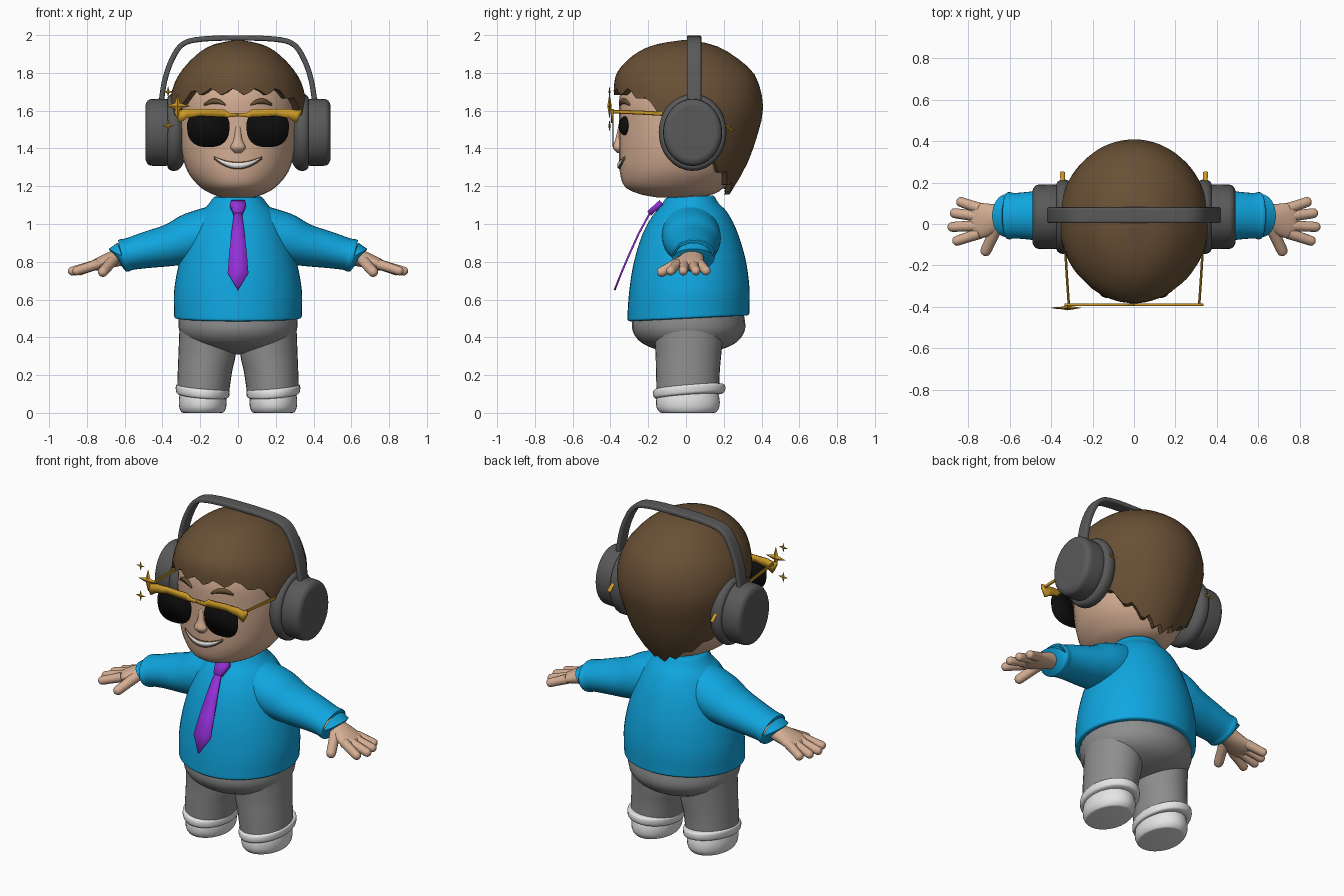
import bpy, bmesh, math
from mathutils import Vector

if "Cube" in bpy.data.objects:
    bpy.data.objects.remove(bpy.data.objects["Cube"])


def material(name, *rgb):
    m = bpy.data.materials.new(name)
    m.use_nodes = True
    m.diffuse_color = (*rgb, 1)
    m.node_tree.nodes["Principled BSDF"].inputs["Base Color"].default_value = (*rgb, 1)
    return m


SKIN = material("skin", .66, .42, .29)
HAIR = material("brown_hair", .14, .08, .036)
SHIRT = material("blue_cloth", .005, .38, .74)
PANTS = material("grey_cloth", .27, .27, .27)
WHITE = material("white", .78, .78, .78)
DARK = material("dark_grey", .1, .1, .1)
GOLD = material("gold", .58, .31, .02)
TIE = material("purple", .3, .03, .7)
BLACK = material("black", .004, .004, .004)


def finish(name, bm, mat, mirror=False, angle=40):
    bmesh.ops.recalc_face_normals(bm, faces=bm.faces)
    me = bpy.data.meshes.new(name)
    bm.to_mesh(me)
    bm.free()
    me.materials.append(mat)
    me.polygons.foreach_set("use_smooth", [True] * len(me.polygons))
    me.set_sharp_from_angle(angle=math.radians(angle))
    ob = bpy.data.objects.new(name, me)
    bpy.context.scene.collection.objects.link(ob)
    if mirror:
        ob.modifiers.new("mirror", 'MIRROR').use_mirror_merge = False
    return ob


def smooth(pts, steps):
    """Catmull-Rom interpolation of tuples of any length."""
    out = []
    for i in range(len(pts) - 1):
        a, b, c, d = pts[max(i - 1, 0)], pts[i], pts[i + 1], pts[min(i + 2, len(pts) - 1)]
        for k in range(steps):
            t = k / steps
            out.append(tuple(q + t / 2 * (r - p + t * (2 * p - 5 * q + 4 * r - s + t * (3 * (q - r) + s - p)))
                             for p, q, r, s in zip(a, b, c, d)))
    return out + [pts[-1]]


def power(v, e):
    return math.copysign(abs(v) ** (2 / e), v)


def bridge(bm, rings, closed=True):
    for r0, r1 in zip(rings, rings[1:]):
        n = len(r0)
        for i in range(n if closed else n - 1):
            j = (i + 1) % n
            bm.faces.new((r0[i], r0[j], r1[j], r1[i]))


def loft(name, stations, mat, mirror=False, axis=None, square=2, steps=5, segs=32):
    """Skin rings given as (x, y, z, first radius, second radius)."""
    st = smooth(stations, steps)
    bm, rings = bmesh.new(), []
    for i, s in enumerate(st):
        p = Vector(s[:3])
        t = Vector(axis) if axis else Vector(st[min(i + 1, len(st) - 1)][:3]) - Vector(st[max(i - 1, 0)][:3])
        t.normalize()
        side = Vector((1, 0, 0)) if abs(t.y) > .85 else Vector((0, 1, 0))
        side = (side - t * side.dot(t)).normalized()
        up = t.cross(side)
        angles = [math.tau * k / segs for k in range(segs)]
        rings.append([bm.verts.new(p + side * s[3] * power(math.cos(a), square) + up * s[4] * power(math.sin(a), square))
                      for a in angles])
    bridge(bm, rings)
    bm.faces.new(rings[0])
    bm.faces.new(rings[-1])
    return finish(name, bm, mat, mirror)


UP = (0, 0, 1)


def column(table, x=0):
    return [(x, cy, z, ry, rx) for z, cy, ry, rx in table]


def lookup(table, v):
    for a, b in zip(table, table[1:]):
        if v <= b[0]:
            t = max(0, (v - a[0]) / (b[0] - a[0]))
            return [p + t * (q - p) for p, q in zip(a, b)][1:]
    return list(table[-1][1:])


def strip(name, rows, mat, thick, mirror=False):
    """Ribbon through pairs of points, given thickness."""
    bm = bmesh.new()
    bridge(bm, [[bm.verts.new(p) for p in row] for row in rows], closed=False)
    ob = finish(name, bm, mat, mirror, 20)
    mod = ob.modifiers.new("thickness", 'SOLIDIFY')
    mod.thickness, mod.offset = thick, 0


# Head and neck
HEAD = [(1.14, -.05, .1, .08), (1.16, -.05, .2, .14), (1.2, -.06, .265, .205), (1.28, -.045, .306, .268),
        (1.4, -.03, .325, .303), (1.55, -.015, .34, .315), (1.7, -.01, .335, .3), (1.85, 0, .25, .22), (1.92, 0, .1, .1)]
loft("head", column(HEAD), SKIN, axis=UP)
loft("neck", column([(1.06, .02, .1, .1), (1.2, .02, .09, .09)]), SKIN, axis=UP)
loft("nose", [(0, -.345, 1.52, .012, .014), (0, -.352, 1.45, .022, .022),
              (0, -.357, 1.405, .03, .04), (0, -.35, 1.375, .012, .016)], SKIN, axis=UP)


def face(x, z, out=.004):
    cy, ry, rx = lookup(HEAD, z)
    return x, cy - ry * math.sqrt(1 - (x / rx) ** 2) - out, z


# Smile, eyebrows and eyes
for name, mat, grow, out in (("lips", HAIR, .006, .002), ("teeth", WHITE, 0, .006)):
    rows = []
    for i in range(17):
        u = i / 8 - 1
        x = u * (.12 + grow)
        rows.append((face(x, 1.322 + .03 * u * u + grow, out), face(x, 1.296 + .054 * u * u - grow, out)))
    strip(name, rows, mat, .008)
rows = []
for i in range(9):
    u = i / 4 - 1
    z = 1.65 - .02 * u * u
    w = .014 * (1 - .7 * u * u)
    rows.append((face(.12 + .055 * u, z + w), face(.12 + .055 * u, z - w)))
strip("eyebrows", rows, HAIR, .02, True)
bm = bmesh.new()
bmesh.ops.create_uvsphere(bm, u_segments=20, v_segments=12, radius=.05)
bmesh.ops.scale(bm, vec=(.8, .7, 1), verts=bm.verts)
bmesh.ops.translate(bm, vec=(.13, -.322, 1.52), verts=bm.verts)
finish("eyes", bm, BLACK, True)

# Hair shell with a jagged lower edge
SHELL = smooth([(1.14, 0, .22, .17), (1.3, -.005, .32, .285), (1.45, 0, .372, .335), (1.6, .015, .393, .362),
                (1.72, .005, .387, .345), (1.81, -.005, .355, .3), (1.9, -.015, .255, .215),
                (1.95, -.01, .15, .13), (1.975, 0, .01, .01)], 6)
EDGE = [(0, 1.7), (40, 1.7), (60, 1.635), (90, 1.47), (120, 1.31), (150, 1.21), (180, 1.165)]
COLS, ROWS = 72, 16
bm, rings = bmesh.new(), []
for r in range(-1, ROWS + 1):
    ring = []
    for c in range(COLS):
        deg = 360 * c / COLS - 180
        low = lookup(EDGE, abs(deg))[0] + .022 * (abs((deg + 4) / 10 % 2 - 1) * 2 - 1)
        z = low + (1.974 - low) * math.sin(max(r, 0) / ROWS * math.pi / 2)
        cy, ry, rx = lookup(SHELL, z)
        k = .88 if r < 0 else 1
        a = math.radians(deg)
        ring.append(bm.verts.new((k * rx * math.sin(a), cy - k * ry * math.cos(a), z)))
    rings.append(ring)
bridge(bm, rings)
bm.faces.new(rings[-1])
finish("hair", bm, HAIR)

# Headphones
loft("ear_pads", [(x, .035, 1.485, r * .88, r) for x, r in
                  ((.28, .14), (.295, .175), (.32, .2), (.35, .203), (.37, .19), (.375, .17))], DARK, True, (1, 0, 0))
loft("ear_cups", [(x, .035, 1.485, r * .88, r) for x, r in
                  ((.36, .165), (.38, .177), (.45, .177), (.475, .17), (.488, .15), (.49, .13))], DARK, True, (1, 0, 0))
half = [(.41, 1.62), (.388, 1.76), (.35, 1.87), (.295, 1.95), (.2, 1.978), (0, 1.985)]
path = half + [(-x, z) for x, z in half[-2::-1]]
loft("headband", [(x, .043, z, .038, .014) for x, z in path], DARK, square=5)

# Sunglasses
bm = bmesh.new()
ring = []
for i in range(40):
    a = math.tau * i / 40
    v = power(math.sin(a), 2.6)
    ring.append(bm.verts.new((.157 + power(math.cos(a), 2.6) * (.112 + .008 * v), -.388, 1.502 + .095 * v)))
bm.faces.new(ring)
lens = finish("lenses", bm, BLACK, True)
lens.modifiers.new("thickness", 'SOLIDIFY').thickness = .005
brow = [(0, 1.587, 1.57), (.045, 1.587, 1.565), (.07, 1.606, 1.565), (.2, 1.61, 1.572),
        (.27, 1.61, 1.56), (.31, 1.602, 1.535), (.335, 1.606, 1.585)]
strip("glasses_frame", [((x, -.39, t), (x, -.39, b)) for x, t, b in brow], GOLD, .014, True)
loft("glasses_arms", [(.315, -.385, 1.595, .006, .01), (.33, -.15, 1.585, .006, .011),
                      (.34, .13, 1.56, .006, .011), (.346, .25, 1.49, .006, .012)], GOLD, True, segs=8)

# Sparkles
for name, x, z, size in (("large_sparkle", -.32, 1.625, .068), ("upper_sparkle", -.37, 1.7, .03),
                         ("lower_sparkle", -.37, 1.52, .034)):
    bm, rim = bmesh.new(), []
    for i in range(8):
        r, a = size * (.3 if i % 2 else 1), math.tau * i / 8
        rim.append(bm.verts.new((x + r * math.cos(a), -.405, z + r * math.sin(a))))
    for s in (-1, 1):
        tip = bm.verts.new((x, -.405 + s * size * .17, z))
        for i in range(8):
            bm.faces.new((rim[i], rim[(i + 1) % 8], tip))
    finish(name, bm, GOLD, angle=10)

# Shirt and sleeves
loft("shirt", column([(1.145, .02, .115, .115), (1.14, .02, .13, .13), (1.1, .02, .155, .16), (1.05, .02, .2, .205),
                      (.95, .018, .252, .26), (.8, .018, .297, .31), (.65, .017, .319, .338),
                      (.53, .013, .323, .338), (.505, .013, .32, .335), (.5, .013, .305, .32)]),
     SHIRT, axis=(0, -.05, 1), segs=48)
loft("sleeves", [(.08, .02, .98, .15, .13), (.24, .03, .925, .155, .135), (.35, .035, .89, .14, .113),
                 (.47, .04, .865, .12, .098), (.57, .04, .842, .11, .086), (.6, .04, .834, .114, .088),
                 (.615, .04, .83, .108, .083), (.612, .04, .831, .08, .06)], SHIRT, True)

# Tie
knot = [(1.115, -.13, .036), (1.1, -.148, .042), (1.055, -.195, .022)]
blade = [(1.06, -.19, .02), (.95, -.25, .035), (.84, -.3, .047), (.74, -.343, .055), (.65, -.378, .001)]
for name, rows, thick in (("tie_knot", knot, .03), ("tie_blade", blade, .01)):
    strip(name, [((-w, y, z), (w, y, z)) for z, y, w in rows], TIE, thick)

# Hands
loft("palms", [(.55, .04, .838, .055, .045), (.64, .035, .82, .06, .045), (.72, .02, .795, .082, .036),
               (.77, .015, .778, .085, .026), (.79, .015, .772, .06, .012)], SKIN, True)


def finger(name, base, tip, r):
    a, b = Vector(base), Vector(tip)
    loft(name, [(*a.lerp(b, t), r * k, r * k) for t, k in
                ((0, 1.1), (.5, 1), (.85, .95), (.95, .7), (1, .2))], SKIN, True, steps=3, segs=14)


for name, y0, x1, y1 in (("little_fingers", .075, .855, .113), ("ring_fingers", .036, .888, .055),
                         ("middle_fingers", -.008, .9, -.015), ("index_fingers", -.045, .875, -.088)):
    finger(name, (.745, y0, .787), (x1, y1, .745), .025)
finger("thumbs", (.66, -.01, .81), (.725, -.15, .735), .028)

# Trousers
loft("hips", column([(.54, .013, .29, .31), (.45, .014, .3, .314), (.39, .014, .27, .285),
                     (.35, .015, .21, .22), (.32, .015, .11, .12), (.31, .015, .03, .03)]), PANTS, axis=UP)
loft("trouser_legs", [(.158, .015, .5, .19, .15), (.163, .013, .32, .175, .152), (.175, .01, .22, .169, .144),
                      (.185, .01, .11, .166, .138)], PANTS, True, UP)

# Shoes with tilted ankle cuffs
loft("shoes", column([(0, .01, .135, .1), (.005, .01, .15, .113), (.03, .01, .166, .124),
                      (.07, .01, .168, .126), (.12, .01, .155, .118)], .187), WHITE, True, UP)
loft("shoe_cuffs", column([(.088, .017, .165, .12), (.094, .017, .185, .138), (.115, .017, .192, .143),
                           (.136, .017, .187, .14), (.142, .017, .165, .12)], .187), WHITE, True, (-.08, -.08, 1))
